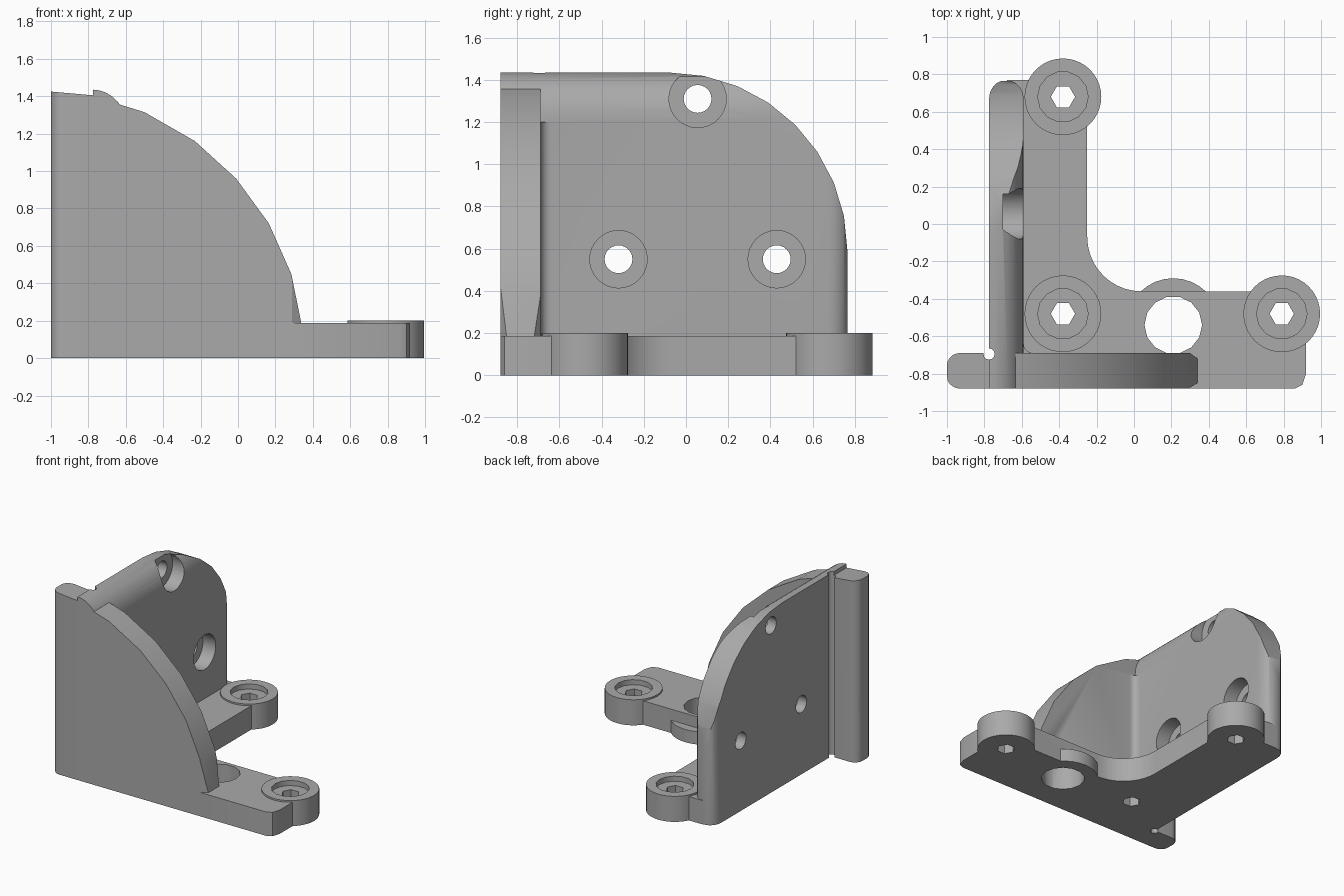
import bpy, bmesh, math

cube = bpy.data.objects.get("Cube")
if cube:
    bpy.data.objects.remove(cube, do_unlink=True)

grey = bpy.data.materials.new("plain grey")
grey.use_nodes = True
COLOUR = (0.4, 0.4, 0.4, 1)
grey.diffuse_color = COLOUR
grey.node_tree.nodes["Principled BSDF"].inputs["Base Color"].default_value = COLOUR


def arc(cx, cy, rx, ry, start, end, steps):
    angles = [math.radians(start + (end - start) * i / steps) for i in range(steps + 1)]
    return [(cx + rx * math.cos(a), cy + ry * math.sin(a)) for a in angles]


def circle(cx, cy, r, sides):
    return arc(cx, cy, r, r, 0, 360, sides)[:-1]


def prism(name, outline, axis, low, high):
    """Extrude a 2D outline along one axis."""
    place = {"x": lambda u, v, w: (w, u, v),
             "y": lambda u, v, w: (u, w, v),
             "z": lambda u, v, w: (u, v, w)}[axis]
    bm = bmesh.new()
    face = bm.faces.new([bm.verts.new(place(u, v, low)) for u, v in outline])
    top = bmesh.ops.extrude_face_region(bm, geom=[face])["geom"]
    shift = place(0, 0, high - low)
    bmesh.ops.translate(bm, vec=shift, verts=[g for g in top if isinstance(g, bmesh.types.BMVert)])
    bmesh.ops.recalc_face_normals(bm, faces=bm.faces)
    mesh = bpy.data.meshes.new(name)
    bm.to_mesh(mesh)
    bm.free()
    mesh.materials.append(grey)
    obj = bpy.data.objects.new(name, mesh)
    bpy.context.collection.objects.link(obj)
    return obj


def combine(target, other, operation):
    """Apply an exact boolean and discard the operand."""
    mod = target.modifiers.new("shape", "BOOLEAN")
    mod.operation = operation
    mod.solver = "EXACT"
    mod.object = other
    bpy.context.view_layer.objects.active = target
    bpy.ops.object.modifier_apply(modifier=mod.name)
    bpy.data.objects.remove(other, do_unlink=True)


PLATE_TOP, BOSS_TOP = 0.187, 0.2
FRONT, WALL_BACK = -0.88, -0.69
OUTER, INNER = -0.775, -0.59
bosses = [(-0.38, 0.68), (-0.38, -0.48), (0.79, -0.48)]
wall_holes = [(-0.32, 0.55), (0.43, 0.55), (0.055, 1.31)]

# Base plate: L shape with a concave inner corner
plate = [(OUTER, FRONT), (0.86, FRONT), (0.9, -0.86), (0.92, -0.8), (0.92, -0.36)]
plate += arc(0.04, -0.07, 0.29, 0.29, 270, 180, 10)
plate += [(-0.25, 0.68), (-0.38, 0.77), (-0.68, 0.77), (-0.68, 0.6), (OUTER, 0.6)]
bracket = prism("corner_bracket", plate, "z", 0, PLATE_TOP)

# Side wall: plan with rounded end, trimmed by its side arc and rounded top
plan = [(OUTER, FRONT), (INNER, FRONT)] + arc(-0.6825, 0.67, 0.0925, 0.1, 0, 180, 10)
side_wall = prism("side_wall", plan, "z", 0, 1.5)
side_outline = [(-1, -0.1), (0.765, -0.1)] + arc(-0.08, 0.59, 0.845, 0.845, 0, 90, 8) + [(-1, 1.435)]
combine(side_wall, prism("side_trim", side_outline, "x", -1, 0), "INTERSECT")
top_outline = [(-0.9, -0.1), (INNER, -0.1)] + arc(OUTER, 1.22, 0.185, 0.215, 0, 90, 8) + [(-0.9, 1.435)]
combine(side_wall, prism("top_trim", top_outline, "y", -1, 1), "INTERSECT")

# Front wall: plan with rounded outer flange, trimmed by the curved profile
plan = [(0.29, FRONT), (0.34, -0.85), (0.34, -0.72), (0.3, WALL_BACK)]
plan += arc(-0.93, -0.755, 0.07, 0.065, 90, 180, 5)
plan += arc(-0.93, -0.815, 0.07, 0.065, 180, 270, 5)
front_wall = prism("front_wall", plan, "z", 0, 1.5)
profile = [(-1.1, -0.1), (0.34, -0.1), (0.34, 0.18), (0.285, 0.45), (0.165, 0.72), (-0.01, 0.96),
           (-0.23, 1.16), (-0.5, 1.315), (-0.63, 1.355), (OUTER, 1.405), (-1, 1.425), (-1.1, 1.425)]
combine(front_wall, prism("profile_trim", profile, "y", -1, 0), "INTERSECT")

# Fillet between the two walls
fillet = [(-0.62, -0.72)] + [(-0.54, -0.72)] + arc(-0.54, -0.64, 0.05, 0.05, 270, 180, 5) + [(-0.62, -0.64)]
parts = [side_wall, front_wall, prism("wall_fillet", fillet, "z", 0, 1.2)]

# Screw bosses and the low ring around the large hole
parts += [prism("screw_boss", circle(x, y, 0.205, 40), "z", 0, BOSS_TOP) for x, y in bosses]
parts.append(prism("hole_ring", circle(0.21, -0.54, 0.25, 32), "z", 0, 0.1))
for part in parts:
    combine(bracket, part, "UNION")

# Recesses, hexagonal holes, large hole and the relief groove
cutters = [prism("large_hole", circle(0.21, -0.54, 0.154, 14), "z", -0.1, 0.3),
           prism("relief_groove", circle(OUTER, -0.695, 0.03, 12), "z", -0.1, 1.6)]
for x, y in bosses:
    cutters.append(prism("recess", circle(x, y, 0.135, 14), "z", BOSS_TOP - 0.04, 0.3))
    cutters.append(prism("hex_hole", circle(x, y, 0.065, 6), "z", -0.1, 0.3))
for y, z in wall_holes:
    cutters.append(prism("counterbore", circle(y, z, 0.136, 32), "x", -0.7, -0.5))
    cutters.append(prism("wall_hole", circle(y, z, 0.066, 24), "x", -0.9, -0.5))
for cutter in cutters:
    combine(bracket, cutter, "DIFFERENCE")

bpy.ops.object.select_all(action="DESELECT")
bracket.select_set(True)
bpy.context.view_layer.objects.active = bracket
bpy.ops.object.shade_smooth_by_angle(angle=math.radians(30))
